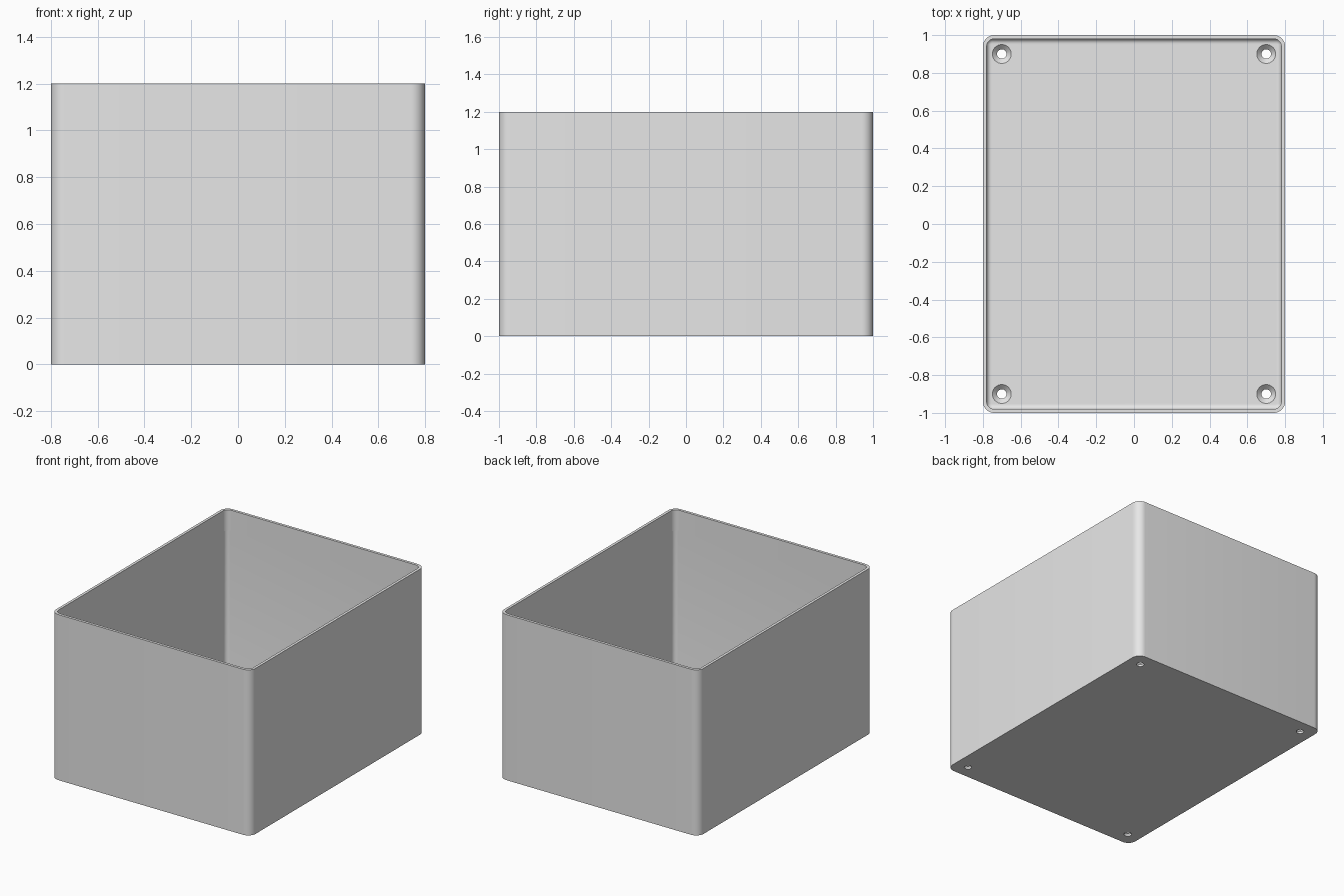
import bpy, bmesh, math

cube = bpy.data.objects.get("Cube")
if cube:
    bpy.data.objects.remove(cube, do_unlink=True)

HALF_X, HALF_Y, HEIGHT = 0.8, 1.0, 1.2
WALL, FLOOR, FILLET = 0.02, 0.04, 0.025
LIP_Z = 1.05          # the inner corners become tighter below this height
HOLE_X, HOLE_Y = 0.7, 0.9
STEPS = 10            # segments per rounded corner

# One plain plastic colour
plastic = bpy.data.materials.new("light_grey_plastic")
plastic.use_nodes = True
colour = (0.8, 0.8, 0.8, 1)
plastic.diffuse_color = colour
plastic.node_tree.nodes["Principled BSDF"].inputs["Base Color"].default_value = colour


def rounded_loop(bm, inset, radius, z):
    """Ring of vertices round a rectangle with rounded corners."""
    cx, cy = HALF_X - inset - radius, HALF_Y - inset - radius
    ring = []
    for quarter, (sx, sy) in enumerate([(1, 1), (-1, 1), (-1, -1), (1, -1)]):
        for i in range(STEPS + 1):
            a = math.pi / 2 * (quarter + i / STEPS)
            ring.append(bm.verts.new((sx * cx + radius * math.cos(a),
                                      sy * cy + radius * math.sin(a), z)))
    return ring


def skin(bm, rings):
    """Join rings into a closed solid, capped at both ends."""
    for a, b in zip(rings, rings[1:]):
        for i in range(len(a)):
            j = (i + 1) % len(a)
            bm.faces.new((a[i], a[j], b[j], b[i]))
    bm.faces.new(rings[0])
    bm.faces.new(rings[-1])
    bmesh.ops.recalc_face_normals(bm, faces=bm.faces)


def make_object(name, bm):
    mesh = bpy.data.meshes.new(name)
    bm.to_mesh(mesh)
    bm.free()
    mesh.materials.append(plastic)
    obj = bpy.data.objects.new(name, mesh)
    bpy.context.collection.objects.link(obj)
    return obj


# Open box: outer wall, rim, inner wall, then the curve into the floor
bm = bmesh.new()
rings = [rounded_loop(bm, 0, 0.06, 0),
         rounded_loop(bm, 0, 0.06, HEIGHT),
         rounded_loop(bm, WALL, 0.04, HEIGHT),
         rounded_loop(bm, WALL, 0.04, LIP_Z),
         rounded_loop(bm, WALL, 0.03, LIP_Z)]
for i in range(7):
    a = math.pi / 2 * i / 6
    shrink = FILLET * (1 - math.cos(a))
    rings.append(rounded_loop(bm, WALL + shrink, 0.03 - shrink,
                              FLOOR + FILLET * (1 - math.sin(a))))
skin(bm, rings)
box = make_object("open_box", bm)

# Countersunk screw holes in the four floor corners
bm = bmesh.new()
profile = [(0.025, -0.02), (0.025, 0.015), (0.05, FLOOR), (0.05, FLOOR + 0.02)]
for sx in (-1, 1):
    for sy in (-1, 1):
        rings = []
        for radius, z in profile:
            ring = bmesh.ops.create_circle(bm, segments=32, radius=radius)["verts"]
            bmesh.ops.translate(bm, verts=ring, vec=(sx * HOLE_X, sy * HOLE_Y, z))
            rings.append(ring)
        skin(bm, rings)
cutter = make_object("screw_hole_cutter", bm)
cutter.hide_render = True

cut = box.modifiers.new("screw_holes", 'BOOLEAN')
cut.operation = 'DIFFERENCE'
cut.solver = 'EXACT'
cut.object = cutter

bpy.ops.object.select_all(action='DESELECT')
box.select_set(True)
bpy.context.view_layer.objects.active = box
bpy.ops.object.modifier_apply(modifier=cut.name)
bpy.data.objects.remove(cutter, do_unlink=True)
bpy.ops.object.shade_smooth_by_angle(angle=math.radians(30))
